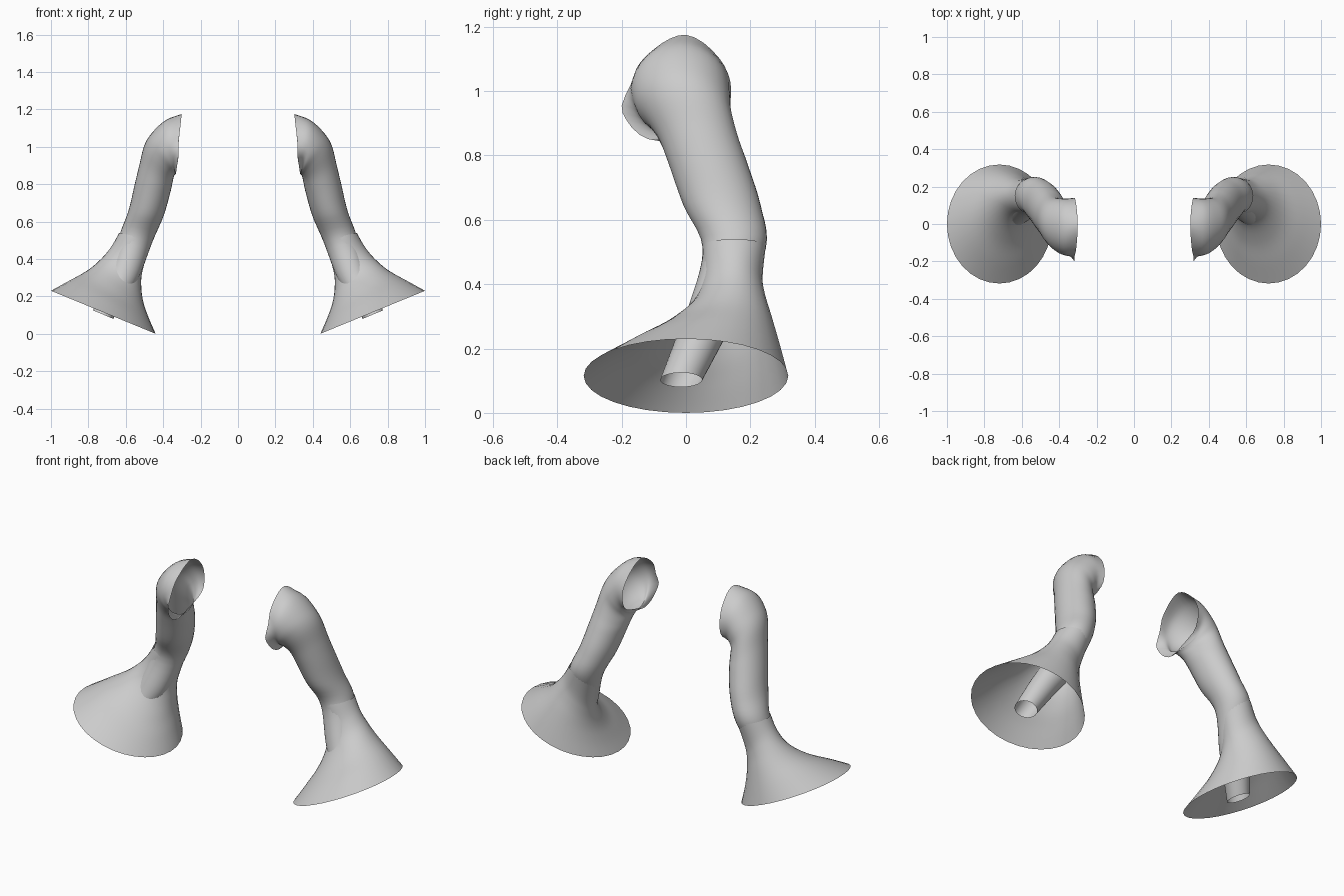
import bpy, math
from mathutils import Vector as V

if "Cube" in bpy.data.objects:
    bpy.data.objects.remove(bpy.data.objects["Cube"])

SEG = 32
STEPS = 5


def catmull(p0, p1, p2, p3, t):
    return 0.5 * (2 * p1 + (p2 - p0) * t + (2 * p0 - 5 * p1 + 4 * p2 - p3) * t * t
                  + (3 * p1 - p0 - 3 * p2 + p3) * t ** 3)


def ring(outer, inner, y0, y1, tilt=0.0):
    """Oval from its outer and inner (x, z) points and its y range."""
    a = V((outer[0], 0, outer[1]))
    b = V((inner[0], 0, inner[1]))
    c = (a + b) / 2 + V((0, (y0 + y1) / 2, 0))
    u, v = (a - b) / 2, V((0, (y1 - y0) / 2, tilt))
    return [c + u * math.cos(k * math.tau / SEG) + v * math.sin(k * math.tau / SEG)
            for k in range(SEG)]


def loft(name, rings):
    """Smooth skin through the rings, mirrored to the other side."""
    rows = []
    n = len(rings)
    for i in range(n - 1):
        q = [rings[max(0, min(n - 1, i + d))] for d in (-1, 0, 1, 2)]
        for s in range(STEPS):
            rows.append([catmull(q[0][k], q[1][k], q[2][k], q[3][k], s / STEPS)
                         for k in range(SEG)])
    rows.append(rings[-1])
    verts = [p for r in rows for p in r]
    faces = [(i * SEG + k, i * SEG + (k + 1) % SEG,
              (i + 1) * SEG + (k + 1) % SEG, (i + 1) * SEG + k)
             for i in range(len(rows) - 1) for k in range(SEG)]
    me = bpy.data.meshes.new(name)
    me.from_pydata(verts, [], faces)
    me.shade_smooth()
    ob = bpy.data.objects.new(name, me)
    bpy.context.collection.objects.link(ob)
    ob.modifiers.new("mirror", 'MIRROR').use_mirror_merge = False
    return ob


# Flared bells with the neck swept to the back
loft("flared_bell", [
    ring((1.0, .23), (.44, 0), -.318, .318),
    ring((.90, .285), (.475, .08), -.215, .295, .015),
    ring((.80, .34), (.505, .165), -.10, .27, .03),
    ring((.725, .405), (.517, .25), .0, .247, .03),
    ring((.675, .47), (.51, .34), .045, .238, .015),
    ring((.635, .54), (.46, .50), .052, .248),
])

# Opening at the top of the horn, facing inward: (y, z) top, back, bottom, front
outline = [(0, 1.175), (.055, 1.15), (.105, 1.1), (.13, 1.055), (.14, 1.01), (.132, .95),
           (.09, .905), (-.01, .87), (-.085, .845), (-.145, .865), (-.185, .91),
           (-.2, .955), (-.172, 1.02), (-.145, 1.085), (-.1, 1.13), (-.05, 1.163)]
pts = [V((.318 - .11 * max(0, z - 1.02) + .15 * max(0, .95 - z), y, z)) for y, z in outline]
mouth = []
for i in range(16):
    q = [pts[(i + d) % 16] for d in (-1, 0, 1, 2)]
    mouth += [q[1], catmull(*q, .5)]

# Curved horn tubes, from inside the bell to the opening
loft("horn_tube", [
    ring((.775, .125), (.667, .08), -.08, .05),
    ring((.725, .255), (.59, .205), -.032, .118),
    ring((.68, .36), (.53, .30), .008, .165),
    ring((.633, .53), (.458, .49), .052, .248),
    ring((.585, .66), (.398, .63), -.008, .232),
    ring((.552, .80), (.362, .755), -.055, .19),
    ring((.528, .90), (.35, .81), -.085, .162),
    ring((.500, 1.01), (.343, .84), -.125, .142),
    ring((.455, 1.08), (.336, .853), -.155, .138),
    ring((.385, 1.143), (.334, .855), -.17, .136),
    mouth,
])
